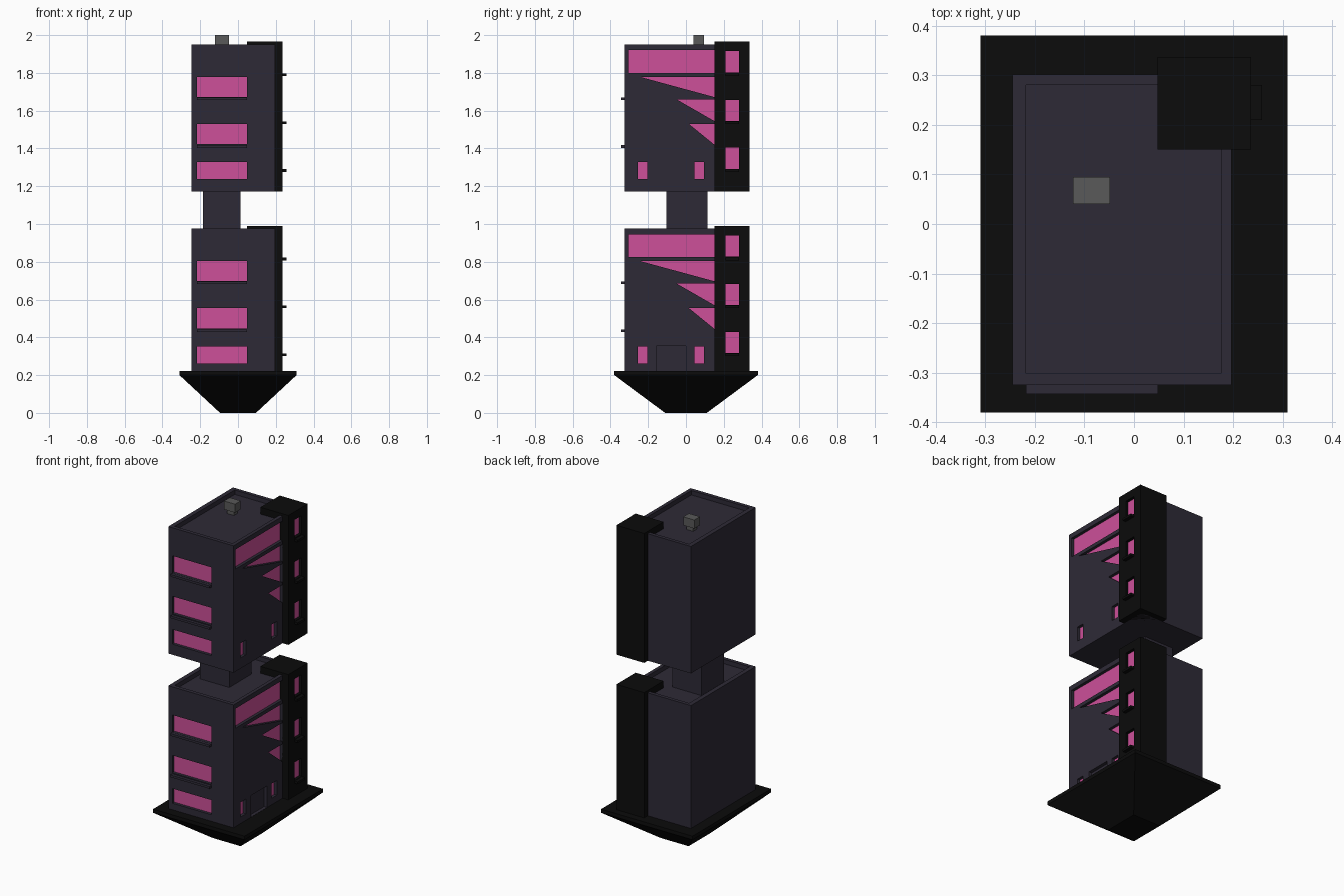
import bpy, bmesh
from mathutils import Vector

if "Cube" in bpy.data.objects:
    bpy.data.objects.remove(bpy.data.objects["Cube"])


def mat(name, c):
    m = bpy.data.materials.new(name)
    m.diffuse_color = (*c, 1)
    m.use_nodes = True
    m.node_tree.nodes["Principled BSDF"].inputs["Base Color"].default_value = m.diffuse_color
    return m


WALL = mat("wall", (0.027, 0.023, 0.037))
BLACK = mat("black", (0.0035, 0.0035, 0.0035))
PINK = mat("pink_glass", (0.61, 0.08, 0.32))
GREY = mat("grey", (0.1, 0.1, 0.1))


def solid(bm, bottom, top):
    # closed prism or frustum between two matching outlines
    a = [bm.verts.new(p) for p in bottom]
    b = [bm.verts.new(p) for p in top]
    n = len(a)
    faces = [bm.faces.new(a), bm.faces.new(b)]
    for i in range(n):
        faces.append(bm.faces.new((a[i], a[(i + 1) % n], b[(i + 1) % n], b[i])))
    bmesh.ops.recalc_face_normals(bm, faces=faces)


def finish(bm, name, material):
    me = bpy.data.meshes.new(name)
    bm.to_mesh(me)
    bm.free()
    ob = bpy.data.objects.new(name, me)
    me.materials.append(material)
    bpy.context.collection.objects.link(ob)
    return ob


def rect(x0, x1, y0, y1):
    return [(x0, y0), (x1, y0), (x1, y1), (x0, y1)]


def add_box(bm, x, y, z):
    r = rect(*x, *y)
    solid(bm, [(*p, z[0]) for p in r], [(*p, z[1]) for p in r])


def box(name, x, y, z, material):
    bm = bmesh.new()
    add_box(bm, x, y, z)
    return finish(bm, name, material)


def add_panel(bm, axis, outline, a, b):
    # outline (u, z) extruded along x or y from a to b
    put = (lambda u, z, d: (d, u, z)) if axis == "x" else (lambda u, z, d: (u, d, z))
    solid(bm, [put(u, z, a) for u, z in outline], [put(u, z, b) for u, z in outline])


def windowed(name, x, y, z, material, openings, dz, pit=None, door=None):
    # box with recessed openings, pink panes at the back of each recess
    body = box(name, x, y, z, material)
    cut, glass = bmesh.new(), bmesh.new()
    for axis, outline in openings:
        o = [(u, v + dz) for u, v in outline]
        face, s = (x[1], -1) if axis == "x" else (y[0], 1)
        add_panel(cut, axis, o, face - s * 0.02, face + s * 0.02)
        add_panel(glass, axis, o, face + s * 0.018, face + s * 0.021)
    if door:
        add_panel(cut, "x", door, x[1] + 0.02, x[1] - 0.02)
    if pit:
        add_box(cut, *pit)
    cutter = finish(cut, "cutter", material)
    finish(glass, name + "_windows", PINK)
    mod = body.modifiers.new("cut", "BOOLEAN")
    mod.operation, mod.solver, mod.object = "DIFFERENCE", "EXACT", cutter
    bpy.context.view_layer.objects.active = body
    bpy.ops.object.modifier_apply(modifier="cut")
    bpy.data.objects.remove(cutter)


# tapered plinth with a thin vertical rim
bm = bmesh.new()
solid(bm, [(*p, 0) for p in rect(-.095, .095, -.11, .11)],
      [(*p, .2) for p in rect(-.31, .31, -.38, .38)])
finish(bm, "plinth_taper", BLACK)
box("plinth_slab", (-.31, .31), (-.38, .38), (.2, .222), BLACK)

# openings, measured on the upper storey block
front = [("y", rect(-.218, .048, a, b)) for a, b in
         ((1.237, 1.327), (1.423, 1.53), (1.672, 1.778))]
side = [("x", rect(-.305, .16, 1.80, 1.92))]
side += [("x", [(y, z), (.15, z), (.15, low)]) for y, z, low in
         ((-.24, 1.778, 1.672), (-.05, 1.66, 1.545), (.015, 1.53, 1.42))]
side += [("x", rect(a, a + .05, 1.237, 1.327)) for a in (-.255, .045)]
slots = [("x", rect(.21, .28, a, a + .112)) for a in (1.292, 1.545, 1.803)]

# two near-identical building blocks
for label, dz, base in (("upper", 0, 1.172), ("lower", -.975, .21)):
    top = 1.95 + dz
    windowed(label + "_block", (-.245, .197), (-.325, .302), (base, top), WALL,
             front + side, dz,
             pit=((-.218, .175), (-.302, .28), (top - .027, top + .05)),
             door=rect(-.155, 0, .223, .355) if label == "lower" else None)
    windowed(label + "_stair_tower", (.047, .236), (.15, .337), (base, 1.965 + dz),
             BLACK, slots, dz)
    # window ledges
    for i, z in enumerate((1.41, 1.664)):
        box(f"{label}_front_ledge_{i}", (-.218, .048), (-.343, -.32),
            (z + dz - .007, z + dz + .007), WALL)
    for i, z in enumerate((1.283, 1.536, 1.79)):
        box(f"{label}_tower_ledge_{i}", (.23, .258), (.21, .28),
            (z + dz - .007, z + dz + .007), BLACK)

# neck joining the blocks
box("neck", (-.184, .013), (-.103, .113), (.94, 1.18), WALL)

# roof vent with a narrower stem
box("vent_stem", (-.108, -.063), (.05, .085), (1.92, 1.955), GREY)
box("vent_cap", (-.123, -.048), (.04, .095), (1.948, 2.0), GREY)
